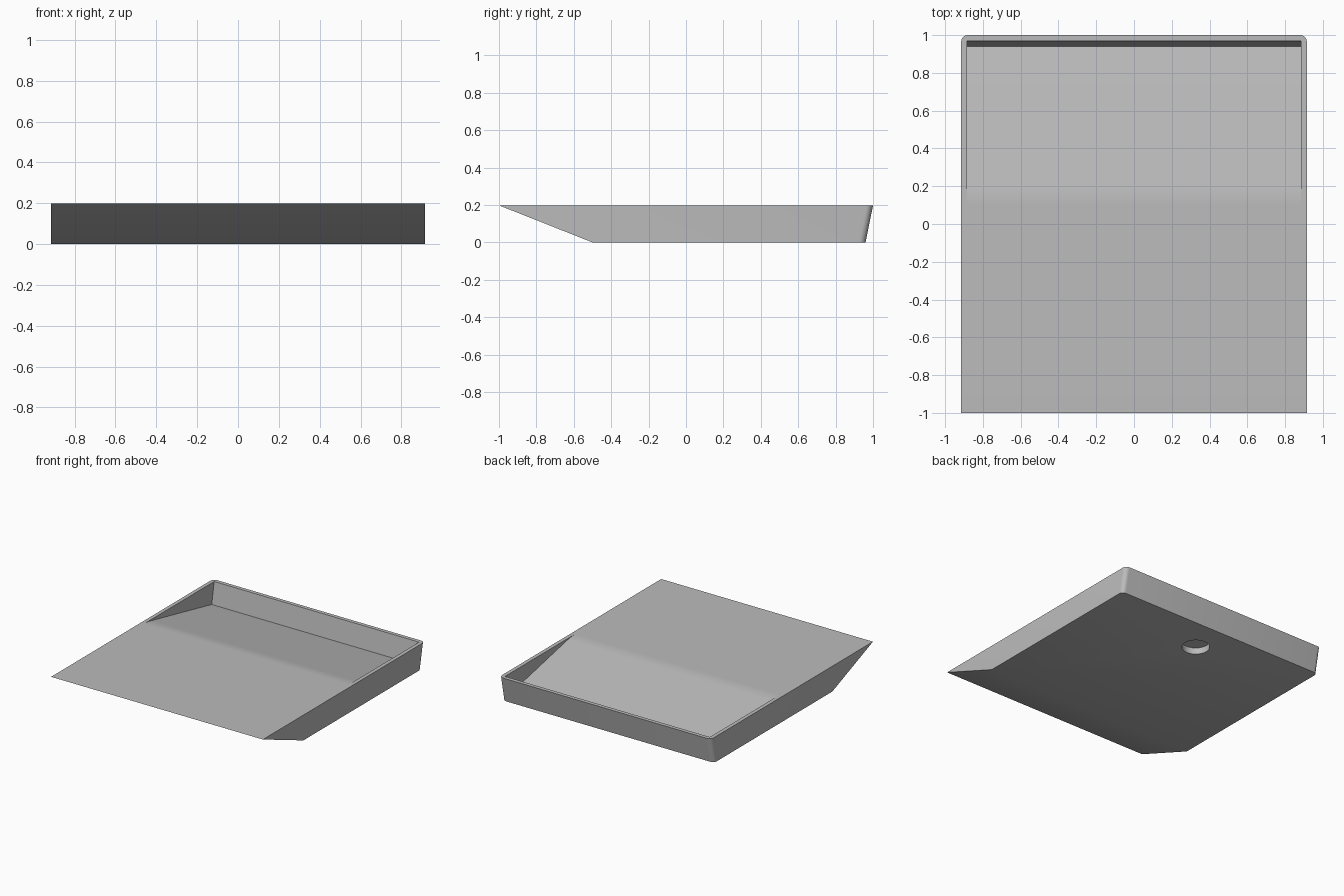
import bpy, bmesh, math

if "Cube" in bpy.data.objects:
    bpy.data.objects.remove(bpy.data.objects["Cube"])

gray = bpy.data.materials.new("light gray")
gray.diffuse_color = (0.5, 0.5, 0.5, 1)
gray.use_nodes = True
gray.node_tree.nodes["Principled BSDF"].inputs["Base Color"].default_value = gray.diffuse_color


def finish(name, bm):
    bmesh.ops.recalc_face_normals(bm, faces=bm.faces)
    me = bpy.data.meshes.new(name)
    bm.to_mesh(me)
    bm.free()
    ob = bpy.data.objects.new(name, me)
    bpy.context.collection.objects.link(ob)
    me.materials.append(gray)
    return ob


def side_profile(points, half_width):
    """Extrude a (y, z) outline across x."""
    bm = bmesh.new()
    face = bm.faces.new([bm.verts.new((-half_width, y, z)) for y, z in points])
    ext = bmesh.ops.extrude_face_region(bm, geom=[face])
    for v in ext["geom"]:
        if isinstance(v, bmesh.types.BMVert):
            v.co.x = half_width
    return bm


W, H = 0.915, 0.198

# Wedge body with raked back and rounded back corners
bm = side_profile([(-1, H), (-0.5, 0), (0.96, 0), (1, H)], W)
corners = [e for e in bm.edges
           if all(v.co.y > 0.9 for v in e.verts)
           and abs(e.verts[0].co.z - e.verts[1].co.z) > 0.1]
bmesh.ops.bevel(bm, geom=corners, offset=0.035, segments=6, profile=0.5, affect='EDGES')
body = finish("wedge_body", bm)

# Sloping pocket: softly rounded start, straight ramp, steep back wall
y0, y1, y_end, floor = 0.10, 0.20, 0.94, 0.03
slope = (H - floor) / (y_end - (y0 + y1) / 2)
ramp = []
for i in range(7):
    t = i / 6
    ramp.append((y0 + t * (y1 - y0), H - slope * (y1 - y0) * t * t / 2))
top = H + 0.1
wall = 0.03 / (H - floor)
outline = ramp + [(y_end, floor), (y_end + wall * (top - floor), top), (y0, top)]
pocket = finish("pocket_cutter", side_profile(outline, 0.885))

# Round blind hole underneath
bm = bmesh.new()
bmesh.ops.create_cone(bm, cap_ends=True, segments=48, radius1=0.1, radius2=0.1, depth=0.1)
bmesh.ops.translate(bm, verts=bm.verts, vec=(0, 0.69, 0))
hole = finish("hole_cutter", bm)

for cutter in (pocket, hole):
    mod = body.modifiers.new(cutter.name, 'BOOLEAN')
    mod.operation = 'DIFFERENCE'
    mod.solver = 'EXACT'
    mod.object = cutter

bpy.context.view_layer.objects.active = body
body.select_set(True)
for mod in list(body.modifiers):
    bpy.ops.object.modifier_apply(modifier=mod.name)
for cutter in (pocket, hole):
    bpy.data.objects.remove(cutter)

bpy.ops.object.shade_smooth_by_angle(angle=math.radians(30))
